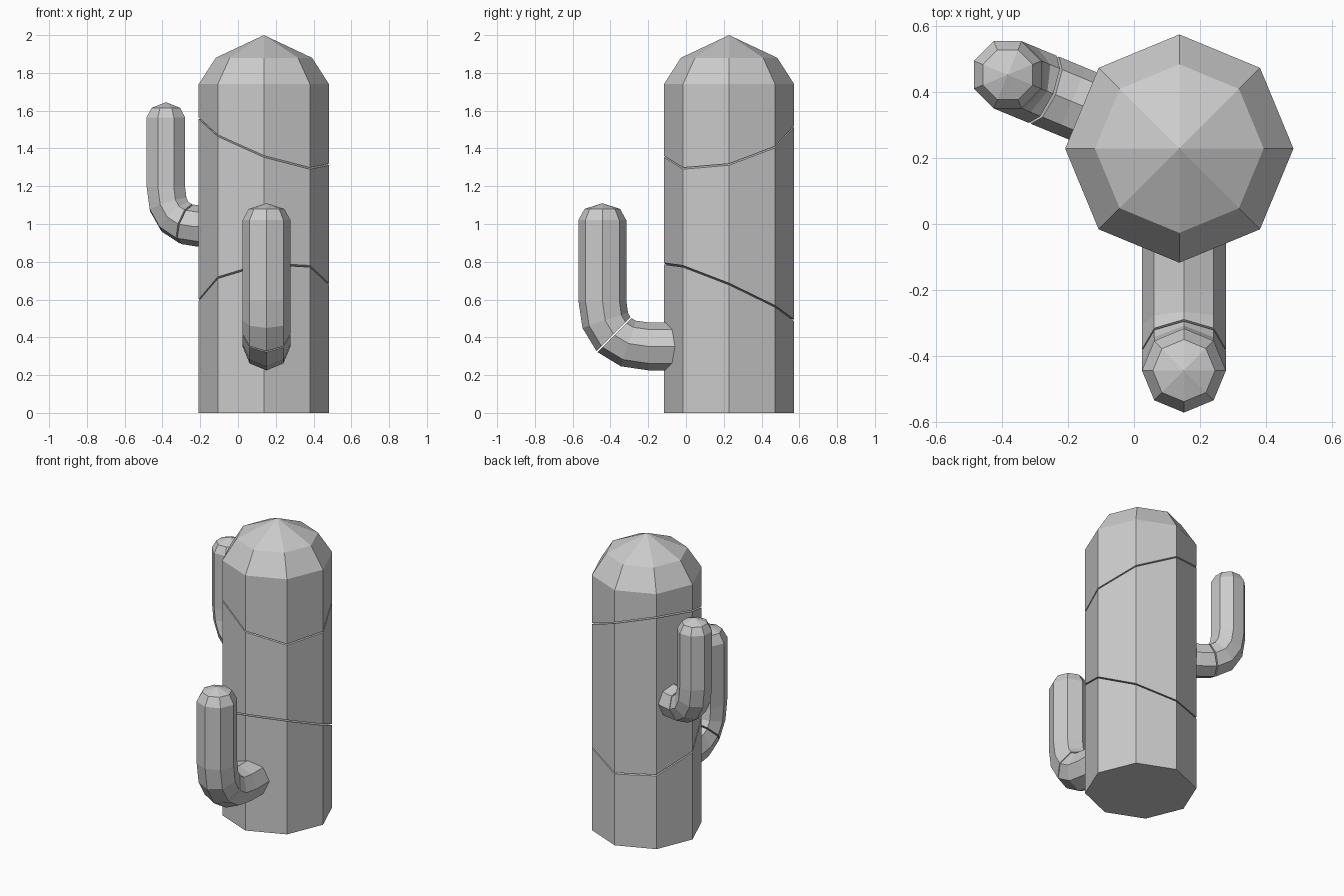
import bpy, bmesh, math
from mathutils import Vector

if "Cube" in bpy.data.objects:
    bpy.data.objects.remove(bpy.data.objects["Cube"])

GAP = 0.008
UP = Vector((0, 0, 1))


def sweep(rings, side, tip):
    """Octagonal tube through (centre, tangent, radius) rings, capped at the start, pointed at the tip."""
    bm = bmesh.new()
    loops = []
    for c, t, r in rings:
        other = side.cross(t.normalized())
        loops.append([bm.verts.new(c + r * (math.cos(i * math.pi / 4) * side
                                            + math.sin(i * math.pi / 4) * other))
                      for i in range(8)])
    bm.faces.new(loops[0][::-1])
    for a, b in zip(loops, loops[1:]):
        for i in range(8):
            j = (i + 1) % 8
            bm.faces.new((a[i], a[j], b[j], b[i]))
    top = bm.verts.new(tip)
    for i in range(8):
        bm.faces.new((loops[-1][i], loops[-1][(i + 1) % 8], top))
    bmesh.ops.recalc_face_normals(bm, faces=bm.faces[:])
    return bm


def clip(bm, point, normal):
    """Keep the part behind the plane and cap the cut."""
    geom = bm.verts[:] + bm.edges[:] + bm.faces[:]
    res = bmesh.ops.bisect_plane(bm, geom=geom, dist=1e-5, plane_co=point,
                                 plane_no=normal, clear_outer=True)
    edges = [e for e in res["geom_cut"] if isinstance(e, bmesh.types.BMEdge)]
    bmesh.ops.contextual_create(bm, geom=edges)
    bmesh.ops.recalc_face_normals(bm, faces=bm.faces[:])


def make_slices(name, bm, cuts):
    """Split the tube at each (point, normal), leaving a thin gap between slices."""
    for k in range(len(cuts) + 1):
        part = bm.copy()
        if k > 0:
            p, n = cuts[k - 1]
            clip(part, p + n * GAP / 2, -n)
        if k < len(cuts):
            p, n = cuts[k]
            clip(part, p - n * GAP / 2, n)
        me = bpy.data.meshes.new(f"{name}_{k + 1}")
        part.to_mesh(me)
        part.free()
        bpy.context.collection.objects.link(bpy.data.objects.new(me.name, me))
    bm.free()


def arm(name, axis, angle, z, r, bend, reach, shoulder, crown, tip, cut_t):
    """Elbow arm: horizontal from the trunk, curved up, domed end. Angle points towards the trunk."""
    d = Vector((math.cos(angle), math.sin(angle), 0))
    side = UP.cross(d)
    corner = Vector((axis[0], axis[1], z))
    at = lambda h: Vector((axis[0], axis[1], h))

    def curve(t):
        return (corner + d * bend * (1 - t) ** 2 + UP * bend * t ** 2,
                (UP * t - d * (1 - t)).normalized())

    rings = [(corner + d * reach, -d, r)]
    rings += [(*curve(i / 4), r) for i in range(5)]
    rings += [(at(shoulder), UP, r), (at(crown), UP, r * 0.74)]
    make_slices(name, sweep(rings, side, at(tip)), [curve(cut_t)])


# Trunk with two slanted slices
cx, cy = 0.137, 0.228
trunk_rings = [(Vector((cx, cy, h)), UP, r)
               for h, r in ((0, 0.345), (1.74, 0.345), (1.88, 0.255))]
trunk_cuts = [(Vector((cx, cy, h)), Vector((-a, -b, 1)).normalized())
              for h, a, b in ((0.64, 0.123, -0.435), (1.4375, -0.355, 0.232))]
make_slices("trunk", sweep(trunk_rings, Vector((1, 0, 0)), Vector((cx, cy, 2.0))), trunk_cuts)

# Front arm and left rear arm
arm("front_arm", (0.151, -0.443), math.pi / 2, 0.352, 0.127, 0.245, 0.45,
    1.02, 1.08, 1.11, 0.5)
arm("left_arm", (-0.382, 0.451), math.radians(-22.5), 0.986, 0.11, 0.21, 0.40,
    1.565, 1.615, 1.645, 0.25)
